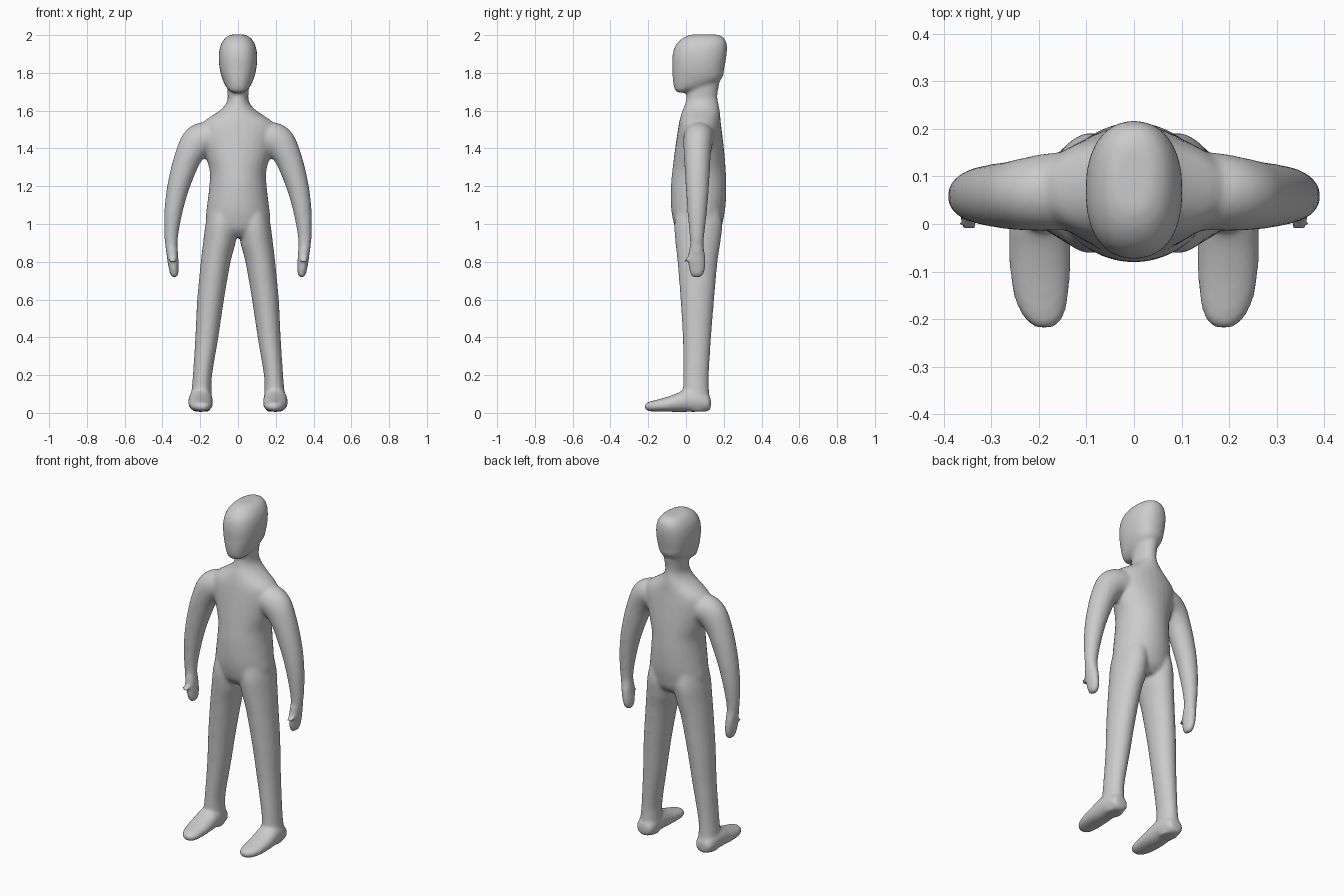
import bpy, bmesh, math
from mathutils import Vector

SIDES = 28
STEPS = 5


def spline(a, b, c, d, t):
    """Smooth interpolation between rings b and c."""
    return [0.5 * (2*q + (r - p)*t + (2*p - 5*q + 4*r - s)*t*t + (3*q - p - 3*r + s)*t**3)
            for p, q, r, s in zip(a, b, c, d)]


def loft(bm, rings, side=1, power=2.0):
    """Closed tube through rings (x, y, z, rx, ry, roll about y, pitch about x), degrees."""
    rings = [tuple(r) + (0,) * (7 - len(r)) for r in rings]
    n = len(rings)
    dense = []
    for i in range(n - 1):
        a, d = rings[max(i - 1, 0)], rings[min(i + 2, n - 1)]
        dense += [spline(a, rings[i], rings[i + 1], d, k / STEPS) for k in range(STEPS)]
    dense.append(rings[-1])
    loops = []
    for x, y, z, rx, ry, roll, pitch in dense:
        ro, pi = math.radians(roll), math.radians(pitch)
        u = Vector((math.cos(ro), 0, math.sin(ro))) * max(rx, 0.003)
        v = Vector((0, math.cos(pi), math.sin(pi))) * max(ry, 0.003)
        loop = []
        for k in range(SIDES):
            t = 2 * math.pi * k / SIDES
            c, s = math.cos(t), math.sin(t)
            c = math.copysign(abs(c) ** (2 / power), c)
            s = math.copysign(abs(s) ** (2 / power), s)
            p = Vector((x, y, z)) + u * c + v * s
            loop.append(bm.verts.new((p.x * side, p.y, p.z)))
        loops.append(loop)
    for a, b in zip(loops, loops[1:]):
        for k in range(SIDES):
            j = (k + 1) % SIDES
            bm.faces.new((a[k], a[j], b[j], b[k]))
    bm.faces.new(loops[0])
    bm.faces.new(loops[-1])


bm = bmesh.new()

# Torso, from hips to the base of the neck
loft(bm, [
    (0, .065, .93, .09, .08), (0, .065, .97, .155, .118), (0, .064, 1.03, .171, .135),
    (0, .065, 1.1, .164, .145), (0, .067, 1.2, .152, .147), (0, .069, 1.28, .150, .142),
    (0, .071, 1.36, .172, .134), (0, .072, 1.44, .195, .124), (0, .073, 1.5, .205, .116),
    (0, .074, 1.54, .185, .11), (0, .077, 1.575, .135, .104), (0, .08, 1.6, .098, .099),
    (0, .083, 1.63, .068, .09), (0, .084, 1.66, .054, .084)])

# Neck
loft(bm, [(0, .084, 1.55, .08, .08), (0, .084, 1.62, .066, .088), (0, .084, 1.66, .055, .083),
          (0, .086, 1.7, .056, .083), (0, .095, 1.76, .06, .085), (0, .1, 1.8, .06, .08)])

# Skull and face
loft(bm, [
    (0, -.02, 1.695, .02, .02), (0, -.015, 1.705, .045, .04), (0, .03, 1.73, .066, .095),
    (0, .059, 1.77, .084, .13), (0, .065, 1.82, .097, .137), (0, .07, 1.88, .102, .143),
    (0, .077, 1.93, .097, .14), (0, .086, 1.965, .083, .127), (0, .094, 1.99, .062, .102),
    (0, .097, 2.003, .035, .07)], power=2.3)

for side in (1, -1):
    # Leg
    loft(bm, [
        (.08, .066, 1.1, .07, .11), (.088, .065, 1.0, .084, .127), (.099, .063, .9, .086, .119),
        (.118, .061, .8, .079, .106), (.145, .06, .6, .071, .089), (.165, .058, .4, .061, .075),
        (.188, .053, .2, .051, .068), (.193, .053, .12, .053, .069), (.195, .06, .05, .056, .066),
        (.195, .06, .008, .045, .05)], side)
    # Foot, heel to toe
    loft(bm, [
        (.196, .132, .05, .03, .025, 0, 90), (.196, .115, .053, .05, .045, 0, 90),
        (.197, .06, .065, .061, .06, 0, 90), (.198, 0, .065, .064, .06, 0, 90),
        (.198, -.05, .054, .065, .049, 0, 90), (.197, -.11, .044, .063, .038, 0, 90),
        (.194, -.165, .037, .055, .03, 0, 90), (.19, -.2, .034, .04, .024, 0, 90),
        (.188, -.218, .034, .02, .014, 0, 90)], side, 2.2)
    # Arm, shoulder to wrist
    loft(bm, [
        (.10, .07, 1.47, .08, .08, 65), (.17, .068, 1.455, .092, .082, 55),
        (.222, .063, 1.425, .086, .077, 40), (.262, .06, 1.36, .073, .071, 27),
        (.295, .06, 1.27, .065, .066, 20), (.325, .06, 1.16, .056, .059, 14),
        (.344, .059, 1.05, .047, .05, 8), (.353, .058, .95, .038, .04, 3),
        (.353, .057, .89, .033, .036), (.351, .057, .85, .031, .04)], side)
    # Hand
    loft(bm, [
        (.353, .057, .9, .03, .033), (.349, .056, .86, .031, .042), (.345, .056, .81, .03, .047),
        (.341, .058, .77, .027, .044), (.338, .058, .735, .022, .036),
        (.337, .058, .718, .012, .022)], side)
    # Thumb
    loft(bm, [
        (.348, .04, .85, .022, .02, 0, 35), (.347, .012, .82, .024, .023, 0, 35),
        (.345, -.008, .8, .026, .024, 0, 40), (.345, -.022, .788, .021, .02, 0, 45),
        (.345, -.03, .782, .01, .01, 0, 45)], side)

bmesh.ops.recalc_face_normals(bm, faces=bm.faces)
mesh = bpy.data.meshes.new("body")
bm.to_mesh(mesh)
bm.free()
body = bpy.data.objects.new("body", mesh)
bpy.context.collection.objects.link(body)

# Grey skin
grey = bpy.data.materials.new("light grey")
grey.diffuse_color = (0.6, 0.6, 0.6, 1)
mesh.materials.append(grey)

# Fuse the parts into one soft skin
remesh = body.modifiers.new("fuse", 'REMESH')
remesh.mode = 'VOXEL'
remesh.voxel_size = 0.009
remesh.use_smooth_shade = True
soften = body.modifiers.new("soften", 'SMOOTH')
soften.factor = 0.5
soften.iterations = 10
